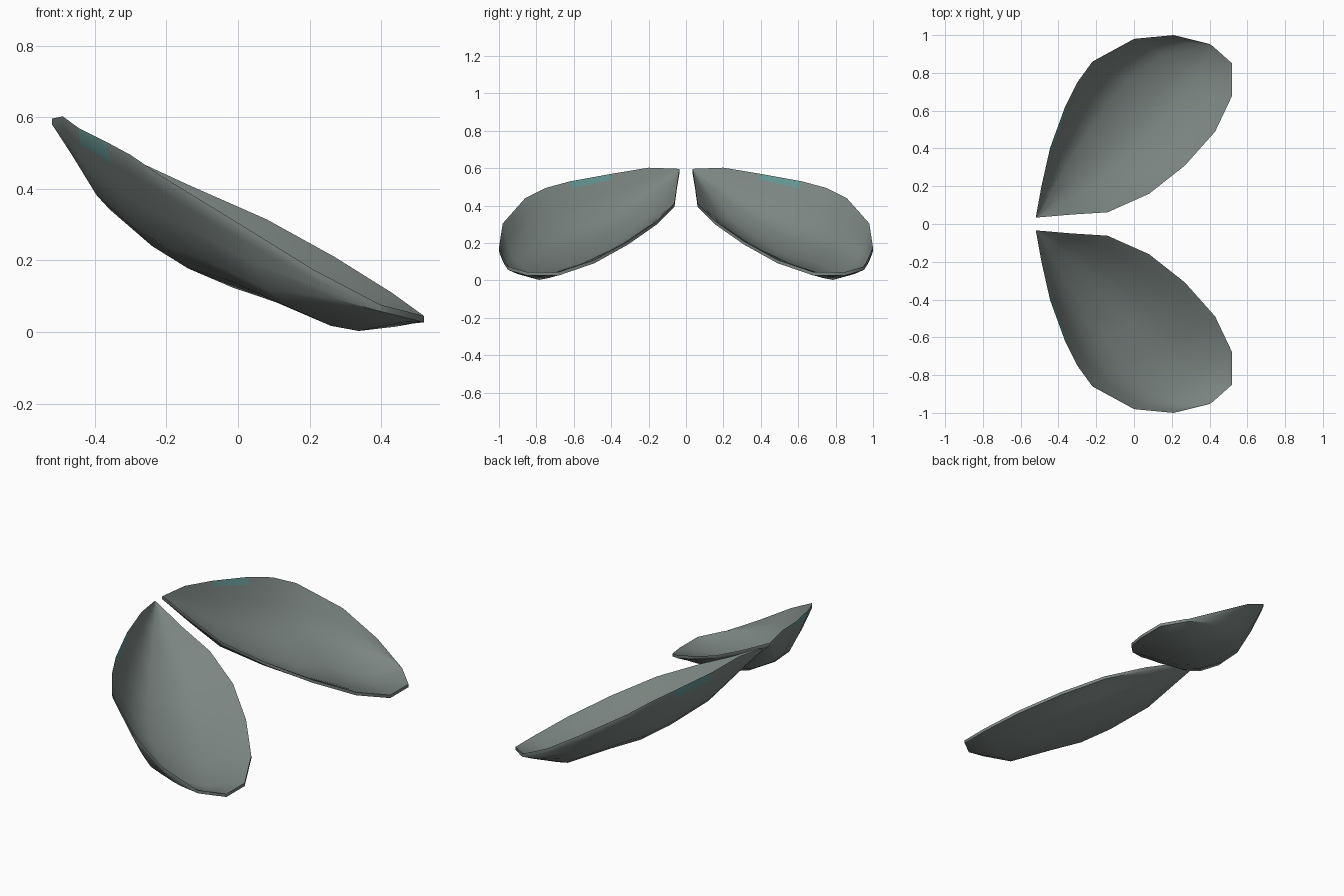
import bpy, bmesh, math

if "Cube" in bpy.data.objects:
    bpy.data.objects.remove(bpy.data.objects["Cube"])

def material(name, color):
    m = bpy.data.materials.new(name)
    m.diffuse_color = (*color, 1)
    m.use_nodes = True
    m.node_tree.nodes["Principled BSDF"].inputs["Base Color"].default_value = m.diffuse_color
    return m

grey = material("grey_green", (0.20, 0.235, 0.22))
teal = material("teal", (0.13, 0.30, 0.285))

# Cross-sections from hinge to tip: outer rim point, inner rim point, depth
STATIONS = [
    ((-.52, .035, .597), (-.505, .035, .592), 0.0),
    ((-.49, .20, .603), (-.33, .05, .50), .09),
    ((-.445, .40, .570), (-.14, .062, .412), .175),
    ((-.365, .62, .530), (.08, .16, .315), .225),
    ((-.30, .75, .495), (.27, .31, .21), .233),
    ((-.22, .86, .44), (.43, .49, .11), .192),
    ((0, .98, .305), (.52, .68, .045), .155),
    ((.21, 1.0, .175), (.52, .85, .045), .05),
    ((.40, .953, .075), (.415, .943, .072), 0.0),
]
# Bowl profile across a section: position, share of the depth
PROFILE = [(0, 0), (.025, .16), (.08, .5), (.16, .87), (.28, 1), (.5, .96),
           (.65, .79), (.85, .35), (.94, .13), (1, 0)]
WALL = .018

def shell(name, side):
    bm = bmesh.new()

    # one bowl surface as a grid of vertices
    def grid(drop):
        rows = []
        for left, right, depth in STATIONS:
            row = []
            for u, f in PROFILE:
                x, y, z = (a + (b - a) * u for a, b in zip(left, right))
                row.append(bm.verts.new((x, side * y, z - depth * f * .94 - drop)))
            rows.append(row)
        return rows

    inside, outside = grid(0), grid(WALL)
    n, m = len(STATIONS), len(PROFILE)
    for g in (inside, outside):
        for i in range(n - 1):
            for j in range(m - 1):
                face = bm.faces.new((g[i][j], g[i + 1][j], g[i + 1][j + 1], g[i][j + 1]))
                # teal tint along the raised edge
                face.material_index = 1 if i == 2 and j == 0 else 0

    # rim band joining the two surfaces
    loop = ([(i, 0) for i in range(n)] + [(n - 1, j) for j in range(1, m)]
            + [(i, m - 1) for i in range(n - 2, -1, -1)]
            + [(0, j) for j in range(m - 2, 0, -1)])
    for (a, b), (c, d) in zip(loop, loop[1:] + loop[:1]):
        face = bm.faces.new((inside[a][b], inside[c][d], outside[c][d], outside[a][b]))
        face.material_index = 1 if b == d == 0 and (a, c) == (2, 3) else 0

    bmesh.ops.remove_doubles(bm, verts=bm.verts, dist=.0005)
    bmesh.ops.recalc_face_normals(bm, faces=bm.faces)
    mesh = bpy.data.meshes.new(name)
    bm.to_mesh(mesh)
    bm.free()
    mesh.materials.append(grey)
    mesh.materials.append(teal)
    obj = bpy.data.objects.new(name, mesh)
    bpy.context.collection.objects.link(obj)
    bpy.ops.object.select_all(action='DESELECT')
    obj.select_set(True)
    bpy.context.view_layer.objects.active = obj
    bpy.ops.object.shade_smooth_by_angle(angle=math.radians(55))

# The two mirrored shell halves
shell("shell_half_back", 1)
shell("shell_half_front", -1)
